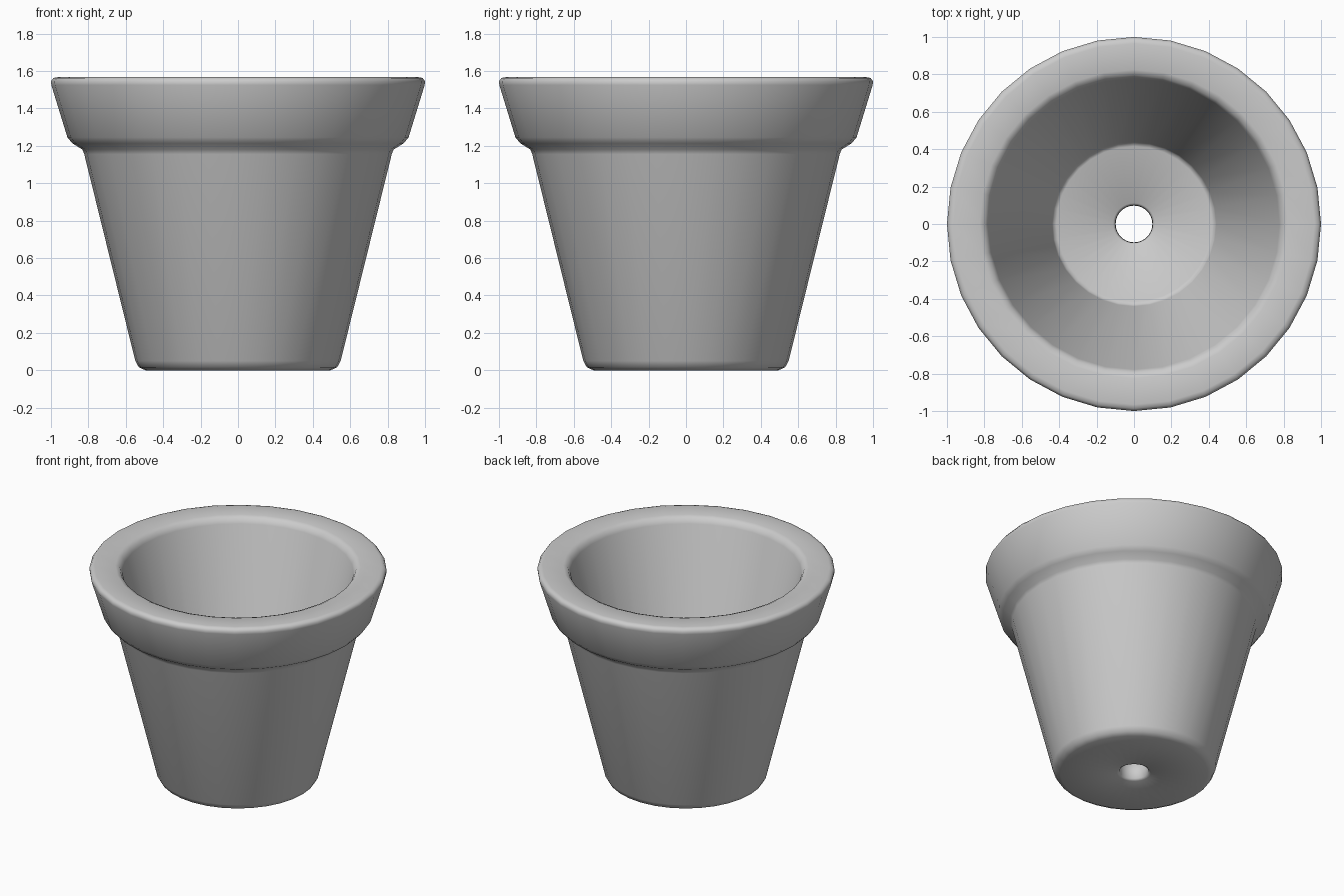
import bpy, bmesh, math
from mathutils import Matrix

if "Cube" in bpy.data.objects:
    bpy.data.objects.remove(bpy.data.objects["Cube"])

SIDES = 32

# Closed cross-section (radius, height): underside, wall, collar, lip, inside, floor, drain hole
PROFILE = [
    (0.115, 0.0), (0.495, 0.0), (0.53, 0.016), (0.549, 0.05),
    (0.822, 1.155), (0.832, 1.18), (0.885, 1.213), (0.912, 1.245),
    (0.998, 1.525), (1.0, 1.545), (0.987, 1.563), (0.965, 1.567),
    (0.825, 1.567), (0.795, 1.555), (0.778, 1.52),
    (0.44, 0.165), (0.432, 0.148), (0.415, 0.14),
    (0.112, 0.14), (0.1, 0.128), (0.098, 0.012),
]

# Pot: spin the profile around z
bm = bmesh.new()
rings = []
for i in range(SIDES):
    a = 2 * math.pi * i / SIDES
    rings.append([bm.verts.new((r * math.cos(a), r * math.sin(a), z)) for r, z in PROFILE])
n = len(PROFILE)
for i in range(SIDES):
    here, after = rings[i], rings[(i + 1) % SIDES]
    for j in range(n):
        k = (j + 1) % n
        bm.faces.new((here[j], after[j], after[k], here[k]))
bmesh.ops.recalc_face_normals(bm, faces=bm.faces)
for f in bm.faces:
    f.smooth = True

mesh = bpy.data.meshes.new("flower_pot")
bm.to_mesh(mesh)
bm.free()
pot = bpy.data.objects.new("flower_pot", mesh)
bpy.context.collection.objects.link(pot)
